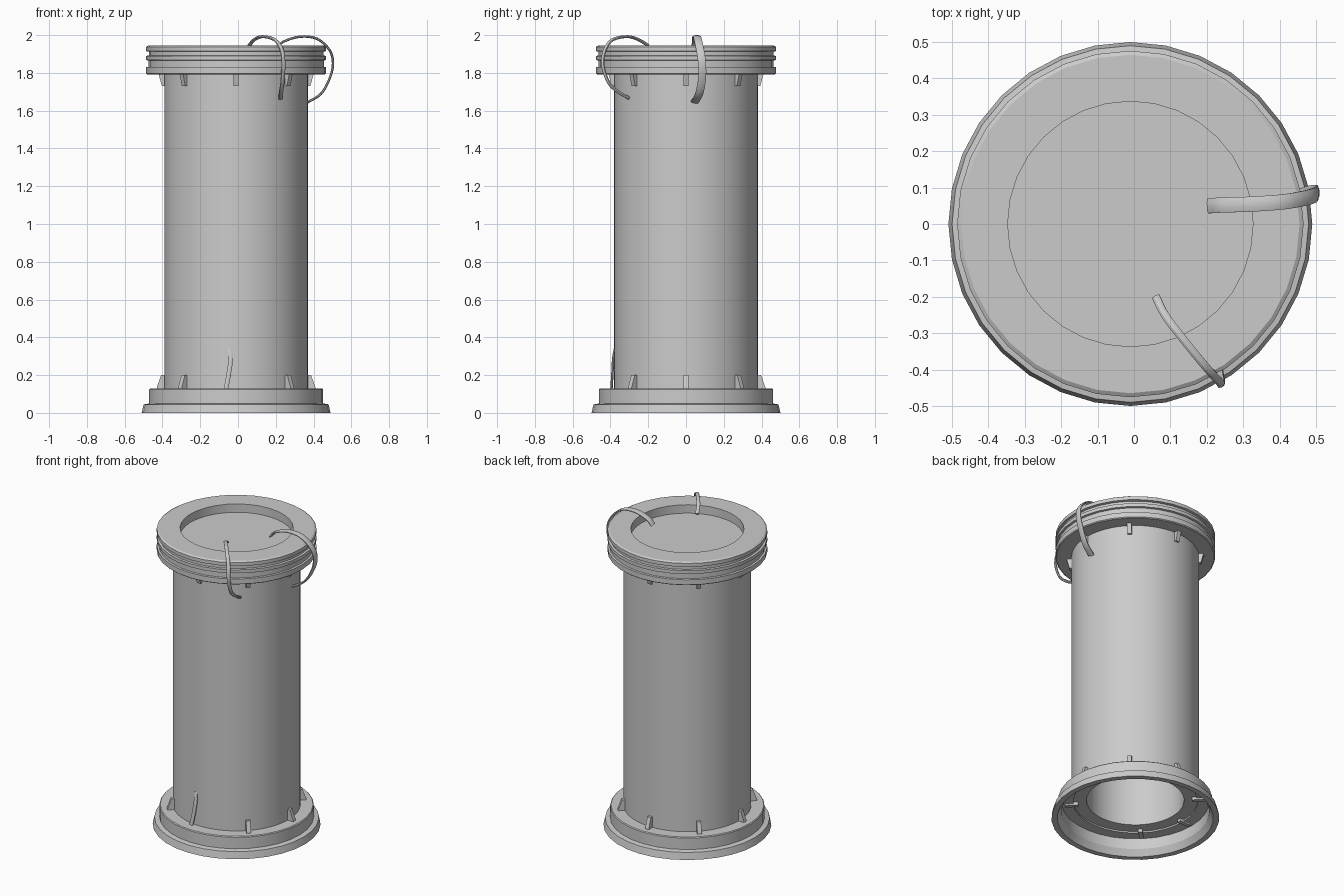
import bpy, bmesh, math
from mathutils import Vector, Matrix

cube = bpy.data.objects.get("Cube")
if cube:
    bpy.data.objects.remove(cube, do_unlink=True)

AXIS = Vector((-0.01, 0, 0))

grey = bpy.data.materials.new("light grey")
grey.use_nodes = True
tone = (0.6, 0.6, 0.6, 1)
grey.diffuse_color = tone
grey.node_tree.nodes["Principled BSDF"].inputs["Base Color"].default_value = tone


def finish(bm, name, smooth=True):
    bmesh.ops.recalc_face_normals(bm, faces=bm.faces)
    mesh = bpy.data.meshes.new(name)
    bm.to_mesh(mesh)
    bm.free()
    mesh.materials.append(grey)
    obj = bpy.data.objects.new(name, mesh)
    bpy.context.collection.objects.link(obj)
    if smooth:
        bpy.ops.object.select_all(action='DESELECT')
        obj.select_set(True)
        bpy.context.view_layer.objects.active = obj
        bpy.ops.object.shade_smooth_by_angle(angle=math.radians(30))
    return obj


def lathe(name, profile, closed, sides=32):
    """Revolve (radius, height) points; open profiles start and end on the axis."""
    bm = bmesh.new()
    verts = [bm.verts.new(AXIS + Vector((r, 0, z))) for r, z in profile]
    edges = [bm.edges.new(p) for p in zip(verts, verts[1:])]
    if closed:
        edges.append(bm.edges.new((verts[-1], verts[0])))
    bmesh.ops.spin(bm, geom=verts + edges, cent=AXIS, axis=(0, 0, 1),
                   angle=math.tau, steps=sides, use_duplicate=False)
    bmesh.ops.remove_doubles(bm, verts=bm.verts, dist=1e-4)
    return finish(bm, name)


def ribs(name, outline, angles):
    """Small gusset plates standing radially around the tube."""
    bm = bmesh.new()
    for a in angles:
        turn = Matrix.Rotation(math.radians(a), 3, 'Z')
        sides = [[bm.verts.new(AXIS + turn @ Vector((r, t, z))) for r, z in outline]
                 for t in (-0.013, 0.013)]
        for s in sides:
            bm.faces.new(s)
        n = len(outline)
        for i in range(n):
            j = (i + 1) % n
            bm.faces.new((sides[0][i], sides[0][j], sides[1][j], sides[1][i]))
    return finish(bm, name, smooth=False)


def strap(name, points, across, width, thick, steps=4, sides=8):
    """Sweep a flattened section along a smooth path."""
    p = [Vector(q) for q in points]
    p = [2 * p[0] - p[1]] + p + [2 * p[-1] - p[-2]]
    path = []
    for a, b, c, d in zip(p, p[1:], p[2:], p[3:]):
        for k in range(steps):
            t = k / steps
            path.append(0.5 * (2 * b + (c - a) * t + (2 * a - 5 * b + 4 * c - d) * t ** 2
                               + (3 * b - a - 3 * c + d) * t ** 3))
    path.append(p[-2])
    bm = bmesh.new()
    rings = []
    for i, q in enumerate(path):
        along = (path[min(i + 1, len(path) - 1)] - path[max(i - 1, 0)]).normalized()
        u = Vector(across)
        u = (u - along * u.dot(along)).normalized()
        v = along.cross(u)
        ring = []
        for k in range(sides):
            a = math.tau * (k + 0.5) / sides
            ring.append(bm.verts.new(q + u * math.cos(a) * width / 2 + v * math.sin(a) * thick / 2))
        rings.append(ring)
    for r, s in zip(rings, rings[1:]):
        for k in range(sides):
            m = (k + 1) % sides
            bm.faces.new((r[k], r[m], s[m], s[k]))
    bm.faces.new(rings[0])
    bm.faces.new(rings[-1])
    return finish(bm, name)


# Hollow main tube, with a wall between outer skin and bore
lathe("tube", [(0.29, 0.12), (0.38, 0.12), (0.38, 1.82), (0.29, 1.82)], True, 64)

# Flared foot collar, open underneath with a recessed plate
lathe("foot_collar", [(0.5, 0), (0.49, 0.045), (0.46, 0.05), (0.46, 0.125), (0.455, 0.13),
                      (0.37, 0.13), (0.37, 0.11), (0.44, 0.11), (0.44, 0.04), (0.465, 0)], True)

# Grooved lid with a shallow round recess on top
lathe("lid", [(0, 1.89), (0.337, 1.89), (0.337, 1.945), (0.465, 1.945), (0.476, 1.938),
              (0.476, 1.915), (0.462, 1.912), (0.462, 1.892), (0.476, 1.89), (0.476, 1.868),
              (0.464, 1.865), (0.464, 1.832), (0.476, 1.83), (0.476, 1.797), (0.47, 1.792),
              (0, 1.792)], False)

# Gussets under the lid and on the foot; the foot's front one gives way to a strap
ribs("upper_ribs", [(0.37, 1.73), (0.393, 1.73), (0.412, 1.8), (0.37, 1.8)], range(0, 360, 45))
ribs("lower_ribs", [(0.34, 0.1), (0.42, 0.1), (0.42, 0.135), (0.397, 0.2), (0.37, 0.2),
                    (0.37, 0.12), (0.34, 0.12)], [a for a in range(0, 360, 45) if a != 270])

# Loose straps hooked over the lid
strap("side_strap", [(0.205, 0.05, 1.93), (0.24, 0.052, 1.965), (0.33, 0.055, 1.992),
                     (0.42, 0.062, 1.98), (0.485, 0.075, 1.92), (0.503, 0.085, 1.85),
                     (0.485, 0.085, 1.77), (0.44, 0.07, 1.69), (0.37, 0.045, 1.645)],
      (0, 1, 0), 0.045, 0.014)
strap("front_strap", [(0.06, -0.2, 1.945), (0.085, -0.25, 1.975), (0.13, -0.31, 1.992),
                      (0.195, -0.39, 1.975), (0.232, -0.43, 1.92), (0.24, -0.44, 1.84),
                      (0.235, -0.41, 1.75), (0.228, -0.36, 1.7), (0.225, -0.3, 1.665)],
      (0.8, 0.6, 0), 0.024, 0.016)

# Short loose strap end standing on the foot
strap("foot_strap", [(-0.045, -0.375, 0.345), (-0.038, -0.385, 0.29), (-0.05, -0.39, 0.2),
                     (-0.065, -0.395, 0.12)], (1, 0, 0), 0.026, 0.014)
